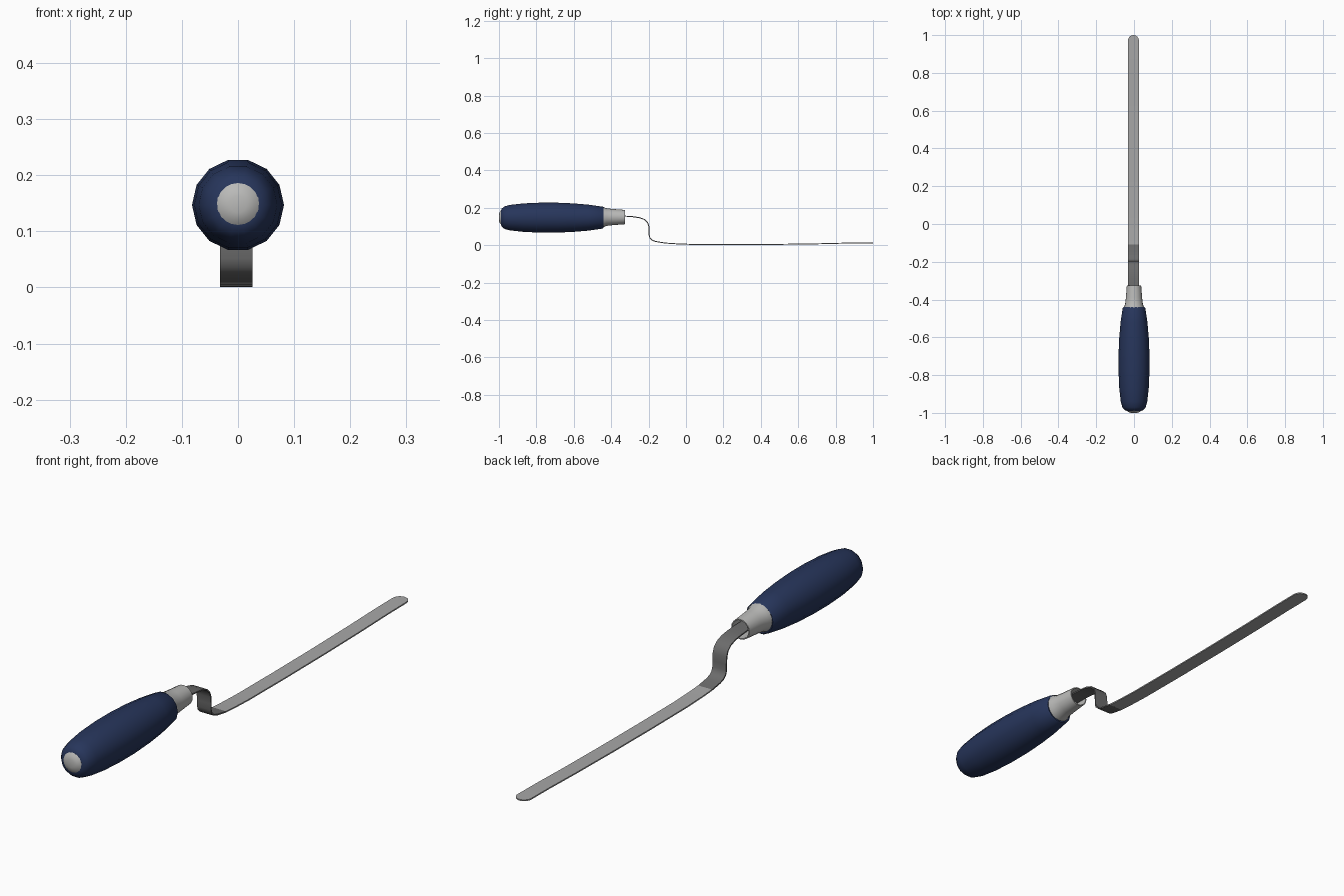
import bpy, math
from mathutils import Vector

if "Cube" in bpy.data.objects:
    bpy.data.objects.remove(bpy.data.objects["Cube"])


def material(name, rgb):
    m = bpy.data.materials.new(name)
    m.diffuse_color = (*rgb, 1)
    m.use_nodes = True
    m.node_tree.nodes["Principled BSDF"].inputs["Base Color"].default_value = m.diffuse_color
    return m


NAVY = material("navy grip", (0.02, 0.036, 0.105))
PALE = material("pale metal", (0.49, 0.49, 0.48))
STEEL = material("blade steel", (0.39, 0.39, 0.39))
DARK = material("dark steel", (0.15, 0.15, 0.15))


def make_object(name, verts, faces, mats, angle):
    mesh = bpy.data.meshes.new(name)
    mesh.from_pydata(verts, [], faces)
    for m in mats:
        mesh.materials.append(m)
    ob = bpy.data.objects.new(name, mesh)
    bpy.context.collection.objects.link(ob)
    bpy.ops.object.select_all(action='DESELECT')
    ob.select_set(True)
    bpy.context.view_layer.objects.active = ob
    bpy.ops.object.mode_set(mode='EDIT')
    bpy.ops.mesh.select_all(action='SELECT')
    bpy.ops.mesh.normals_make_consistent(inside=False)
    bpy.ops.object.mode_set(mode='OBJECT')
    bpy.ops.object.shade_smooth_by_angle(angle=math.radians(angle))
    return ob


def lathe(name, profile, z, sides, mat):
    """Spin (y, radius) points around an axis along y, capping both ends."""
    verts, faces = [], []
    for y, r in profile:
        for i in range(sides):
            a = 2 * math.pi * i / sides
            verts.append((r * math.cos(a), y, z + r * math.sin(a)))
    for k in range(len(profile) - 1):
        for i in range(sides):
            j = (i + 1) % sides
            faces.append((k * sides + i, k * sides + j,
                          (k + 1) * sides + j, (k + 1) * sides + i))
    faces.append(tuple(range(sides)))
    faces.append(tuple(range(len(verts) - sides, len(verts))))
    return make_object(name, verts, faces, [mat], 40)


# Swollen grip
lathe("handle", [(-0.990, 0.036), (-0.985, 0.050), (-0.970, 0.062), (-0.940, 0.070),
                 (-0.870, 0.078), (-0.780, 0.082), (-0.690, 0.082), (-0.600, 0.078),
                 (-0.520, 0.071), (-0.445, 0.060), (-0.440, 0.056), (-0.440, 0.040)],
      0.147, 14, NAVY)

# Domed butt cap
lathe("end_cap", [(-1.0, 0.015), (-0.996, 0.029), (-0.989, 0.038), (-0.975, 0.038)],
      0.148, 20, PALE)

# Hollow tapered ferrule
lathe("ferrule", [(-0.450, 0.054), (-0.440, 0.053), (-0.425, 0.047), (-0.390, 0.043),
                  (-0.325, 0.038), (-0.325, 0.034), (-0.420, 0.036)],
      0.150, 20, PALE)

# Centre line (y, z) of the bent steel strip
neck_path = [(-0.430, 0.156), (-0.325, 0.155), (-0.285, 0.152), (-0.250, 0.147),
             (-0.222, 0.137), (-0.206, 0.122), (-0.199, 0.102), (-0.197, 0.075),
             (-0.197, 0.052), (-0.192, 0.037), (-0.180, 0.026), (-0.160, 0.019),
             (-0.110, 0.011)]
blade_path = [(-0.110, 0.011), (-0.050, 0.007), (0.030, 0.004), (0.250, 0.003),
              (0.480, 0.004), (0.700, 0.007), (0.860, 0.011), (0.970, 0.012)]
HALF, THICK, CX = 0.029, 0.005, -0.003


def strip(name, path, widths, mat):
    """Sweep a thin rectangle along the path."""
    pts = [Vector((0, y, z)) for y, z in path]
    verts, faces = [], []
    for i, p in enumerate(pts):
        t = (pts[min(i + 1, len(pts) - 1)] - pts[max(i - 1, 0)]).normalized()
        n = Vector((0, -t.z, t.y)) * THICK / 2
        for sx, sn in ((-1, -1), (1, -1), (1, 1), (-1, 1)):
            q = p + n * sn
            verts.append((CX + sx * widths[i], q.y, q.z))
    for k in range(len(pts) - 1):
        for i in range(4):
            j = (i + 1) % 4
            faces.append((k * 4 + i, k * 4 + j, k * 4 + 4 + j, k * 4 + 4 + i))
    faces += [(0, 1, 2, 3), tuple(range(len(verts) - 4, len(verts)))]
    return make_object(name, verts, faces, [mat], 45)


strip("neck", neck_path, [HALF] * len(neck_path), DARK)

# Blade with a rounded tip
widths = [HALF] * len(blade_path)
for k in range(1, 8):
    a = math.radians(12 * k)
    blade_path.append((0.970 + 0.030 * math.sin(a), 0.012))
    widths.append(HALF * math.cos(a))
blade_path.append((1.0, 0.012))
widths.append(0.001)
strip("blade", blade_path, widths, STEEL)
